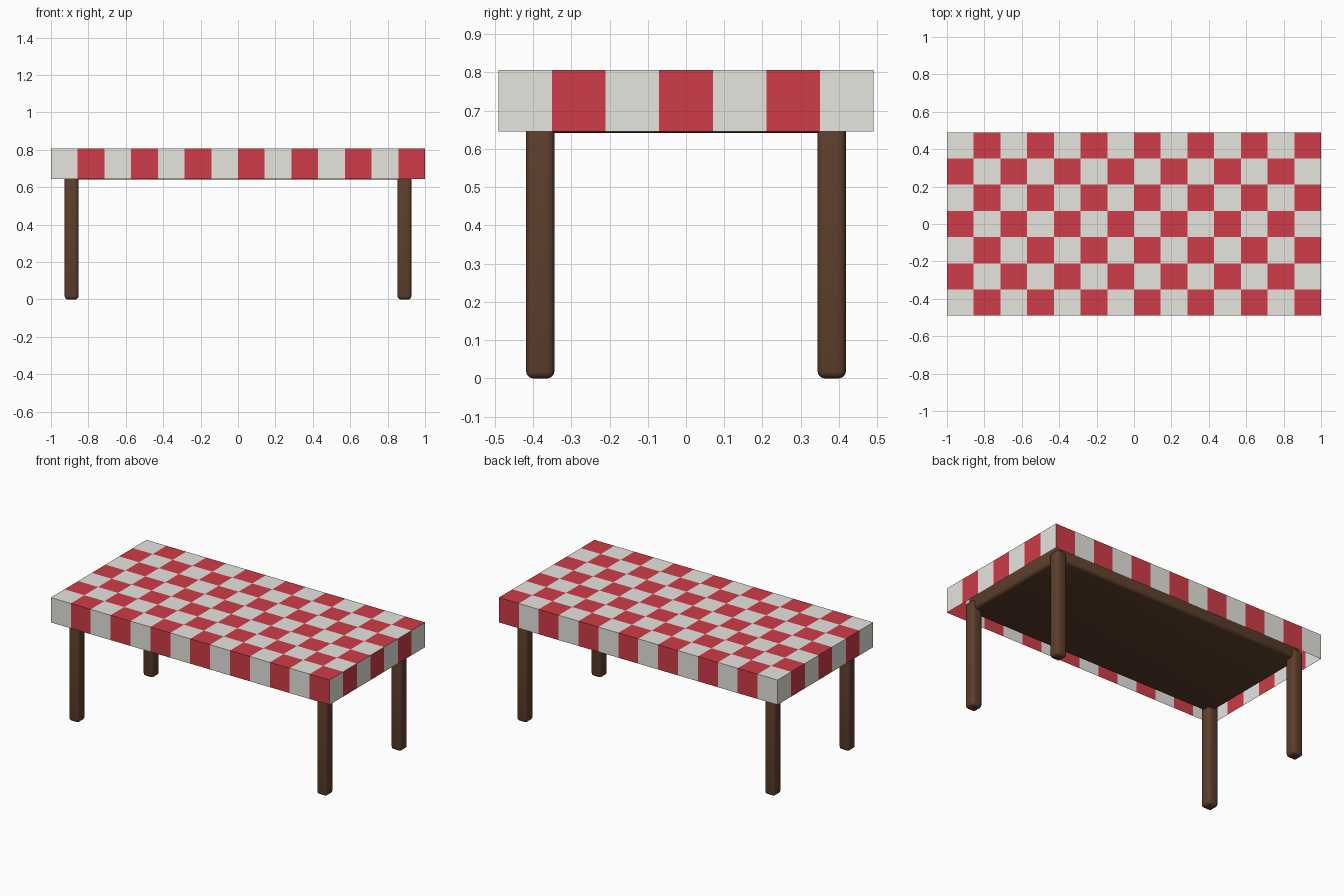
import bpy, bmesh
from mathutils import Matrix

if "Cube" in bpy.data.objects:
    bpy.data.objects.remove(bpy.data.objects["Cube"])


def material(name, rgb):
    m = bpy.data.materials.new(name)
    m.diffuse_color = (*rgb, 1)
    m.use_nodes = True
    m.node_tree.nodes["Principled BSDF"].inputs["Base Color"].default_value = m.diffuse_color
    return m


WOOD = material("dark_wood", (0.11, 0.05, 0.025))
WHITE = material("cloth_white", (0.8, 0.78, 0.74))
RED = material("cloth_red", (0.62, 0.045, 0.065))


def finish(name, bm, mats):
    mesh = bpy.data.meshes.new(name)
    bm.to_mesh(mesh)
    bm.free()
    ob = bpy.data.objects.new(name, mesh)
    bpy.context.collection.objects.link(ob)
    for m in mats:
        mesh.materials.append(m)
    return ob


def rounded_box(name, lo, hi, radius):
    """Box between two corners with softly rounded edges."""
    size = [b - a for a, b in zip(lo, hi)]
    mid = [(a + b) / 2 for a, b in zip(lo, hi)]
    bm = bmesh.new()
    bmesh.ops.create_cube(bm, size=1, matrix=Matrix.Translation(mid) @ Matrix.Diagonal((*size, 1)))
    bmesh.ops.bevel(bm, geom=bm.edges[:], offset=radius, segments=3, profile=0.5, affect='EDGES')
    ob = finish(name, bm, [WOOD])
    bpy.ops.object.select_all(action='DESELECT')
    ob.select_set(True)
    bpy.context.view_layer.objects.active = ob
    bpy.ops.object.shade_smooth_by_angle(angle=0.7)
    return ob


# Wooden table top, hidden under the cloth
rounded_box("table_top", (-0.91, -0.405, 0.642), (0.91, 0.405, 0.795), 0.02)

# Four legs
for sx, side in ((-1, "left"), (1, "right")):
    for sy, end in ((-1, "front"), (1, "back")):
        x, y, h = sx * 0.89, sy * 0.381, 0.037
        rounded_box(f"{end}_{side}_leg", (x - h, y - h, 0), (x + h, y + h, 0.70), 0.018)

# Checked tablecloth: open-bottomed sheet of 14 x 7 squares with hanging sides
NX, NY, HX, HY, TOP, RIM = 14, 7, 1.0, 0.49, 0.806, 0.645
bm = bmesh.new()


def px(i):
    return -HX + 2 * HX * i / NX


def py(j):
    return -HY + 2 * HY * j / NY


def cell(points, red):
    f = bm.faces.new([bm.verts.new(p) for p in points])
    f.material_index = int(red)


for i in range(NX):
    a, b = px(i), px(i + 1)
    for j in range(NY):
        c, d = py(j), py(j + 1)
        cell([(a, c, TOP), (b, c, TOP), (b, d, TOP), (a, d, TOP)], (i + j) % 2)
    # front and back drops
    cell([(a, -HY, RIM), (b, -HY, RIM), (b, -HY, TOP), (a, -HY, TOP)], i % 2)
    cell([(b, HY, RIM), (a, HY, RIM), (a, HY, TOP), (b, HY, TOP)], i % 2)
for j in range(NY):
    # left and right drops
    c, d = py(j), py(j + 1)
    cell([(HX, c, RIM), (HX, d, RIM), (HX, d, TOP), (HX, c, TOP)], j % 2)
    cell([(-HX, d, RIM), (-HX, c, RIM), (-HX, c, TOP), (-HX, d, TOP)], j % 2)
bmesh.ops.remove_doubles(bm, verts=bm.verts[:], dist=1e-4)
finish("tablecloth", bm, [WHITE, RED])
